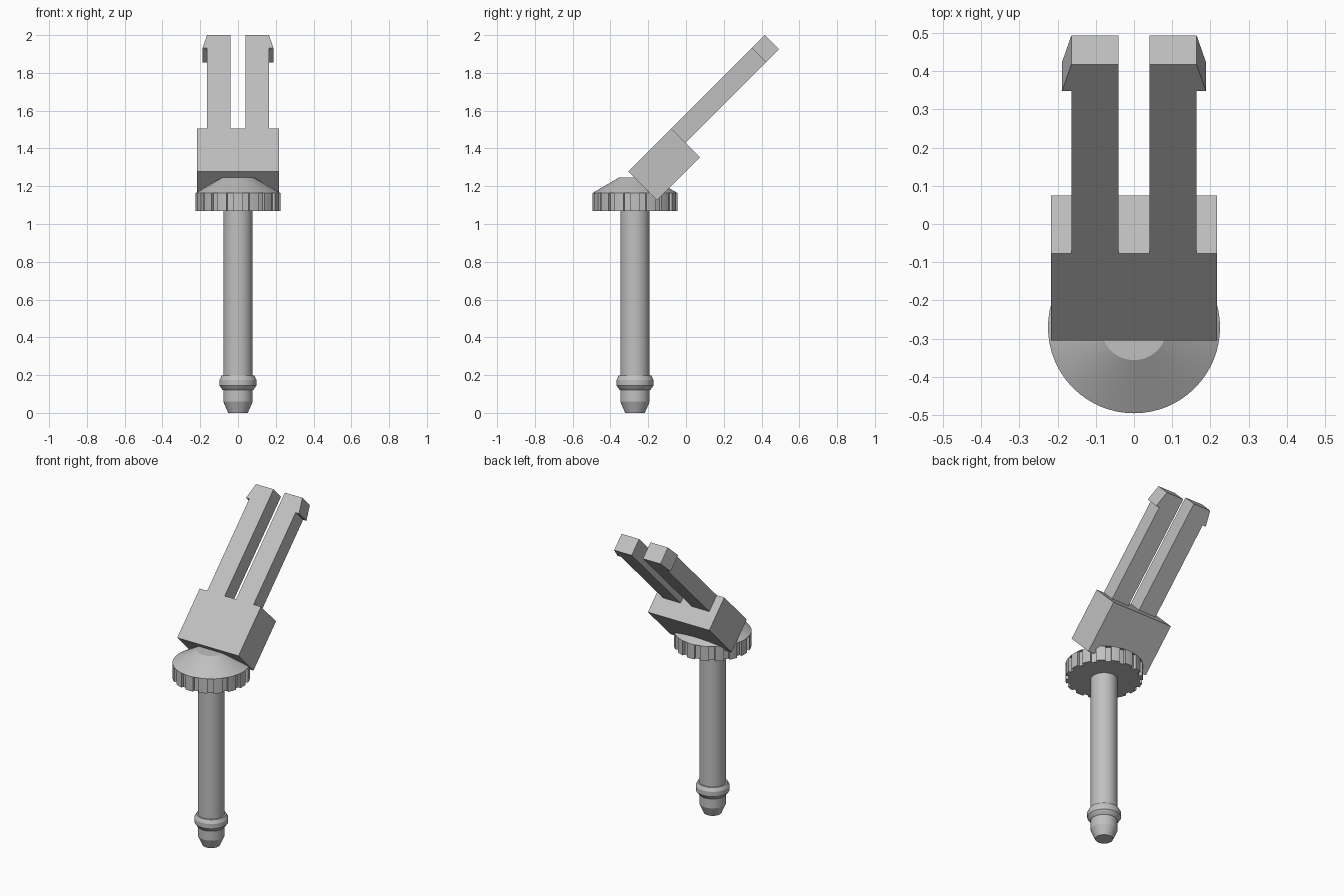
import bpy, bmesh
from math import radians, sin, cos, tau, pi
from mathutils import Vector

cube = bpy.data.objects.get("Cube")
if cube:
    bpy.data.objects.remove(cube, do_unlink=True)

grey = bpy.data.materials.new("plain grey")
grey.use_nodes = True
grey.diffuse_color = (0.53, 0.53, 0.53, 1)
grey.node_tree.nodes["Principled BSDF"].inputs["Base Color"].default_value = grey.diffuse_color

AXIS_Y = -0.27  # centre line of the pin and the knob


def finish(bm, name, location, smooth=False):
    bmesh.ops.remove_doubles(bm, verts=bm.verts, dist=1e-5)
    bmesh.ops.recalc_face_normals(bm, faces=bm.faces)
    mesh = bpy.data.meshes.new(name)
    bm.to_mesh(mesh)
    bm.free()
    mesh.materials.append(grey)
    obj = bpy.data.objects.new(name, mesh)
    obj.location = location
    bpy.context.collection.objects.link(obj)
    if smooth:
        bpy.ops.object.select_all(action="DESELECT")
        obj.select_set(True)
        bpy.context.view_layer.objects.active = obj
        bpy.ops.object.shade_smooth_by_angle(angle=radians(20))
    return obj


def lathe(name, profile, location, steps=48):
    """Turn an (r, z) profile around z and cap its open ends."""
    bm = bmesh.new()
    verts = [bm.verts.new((r, 0, z)) for r, z in profile]
    edges = [bm.edges.new(pair) for pair in zip(verts, verts[1:])]
    bmesh.ops.spin(bm, geom=verts + edges, cent=(0, 0, 0), axis=(0, 0, 1),
                   angle=tau, steps=steps)
    bmesh.ops.remove_doubles(bm, verts=bm.verts, dist=1e-5)
    bmesh.ops.holes_fill(bm, edges=[e for e in bm.edges if e.is_boundary], sides=0)
    return finish(bm, name, location, smooth=True)


def prism(name, outline, z0, z1, location, smooth=False):
    """Extrude a flat outline from z0 to z1."""
    bm = bmesh.new()
    face = bm.faces.new([bm.verts.new((x, y, z0)) for x, y in outline])
    ext = bmesh.ops.extrude_face_region(bm, geom=[face])
    top = [g for g in ext["geom"] if isinstance(g, bmesh.types.BMVert)]
    bmesh.ops.translate(bm, verts=top, vec=Vector((0, 0, z1 - z0)))
    return finish(bm, name, location, smooth)


# Round pin with a snap ring and a tapered tip
lathe("pin", [(0.052, 0), (0.078, 0.06), (0.078, 0.12), (0.084, 0.125),
              (0.098, 0.145), (0.098, 0.175), (0.086, 0.197),
              (0.078, 0.197), (0.078, 1.08)], (0, AXIS_Y, 0))

# Notched knob rim
TEETH = 16
rim = []
for i in range(TEETH):
    middle = -pi / 2 + tau * i / TEETH
    pitch = tau / TEETH
    for r, part in [(0.208, -0.3), (0.225, -0.3), (0.225, -0.1), (0.225, 0.1),
                    (0.225, 0.3), (0.208, 0.3)]:
        a = middle + part * pitch
        rim.append((r * cos(a), r * sin(a)))
prism("knob_rim", rim, 1.07, 1.164, (0, AXIS_Y, 0), smooth=True)

# Conical knob top
lathe("knob_cone", [(0.225, 1.164), (0.086, 1.245)], (0, AXIS_Y, 0), steps=64)

# Tilted fork: a block and two barbed arms, flush on the upper face
FORK_BASE = (0, -0.305, 1.278)
BLOCK_END, TIP = 0.322, 1.021
block = prism("fork_block", [(-0.217, 0), (0.217, 0), (0.217, BLOCK_END), (-0.217, BLOCK_END)],
              -0.215, 0, FORK_BASE)
arm = prism("fork_arms", [(0.04, BLOCK_END), (0.164, BLOCK_END), (0.164, TIP - 0.097),
                          (0.188, TIP - 0.097), (0.164, TIP), (0.04, TIP)],
            -0.107, 0, FORK_BASE)
arm.modifiers.new("mirror", "MIRROR").use_axis = (True, False, False)
for part in (block, arm):
    part.rotation_euler.x = radians(45)
